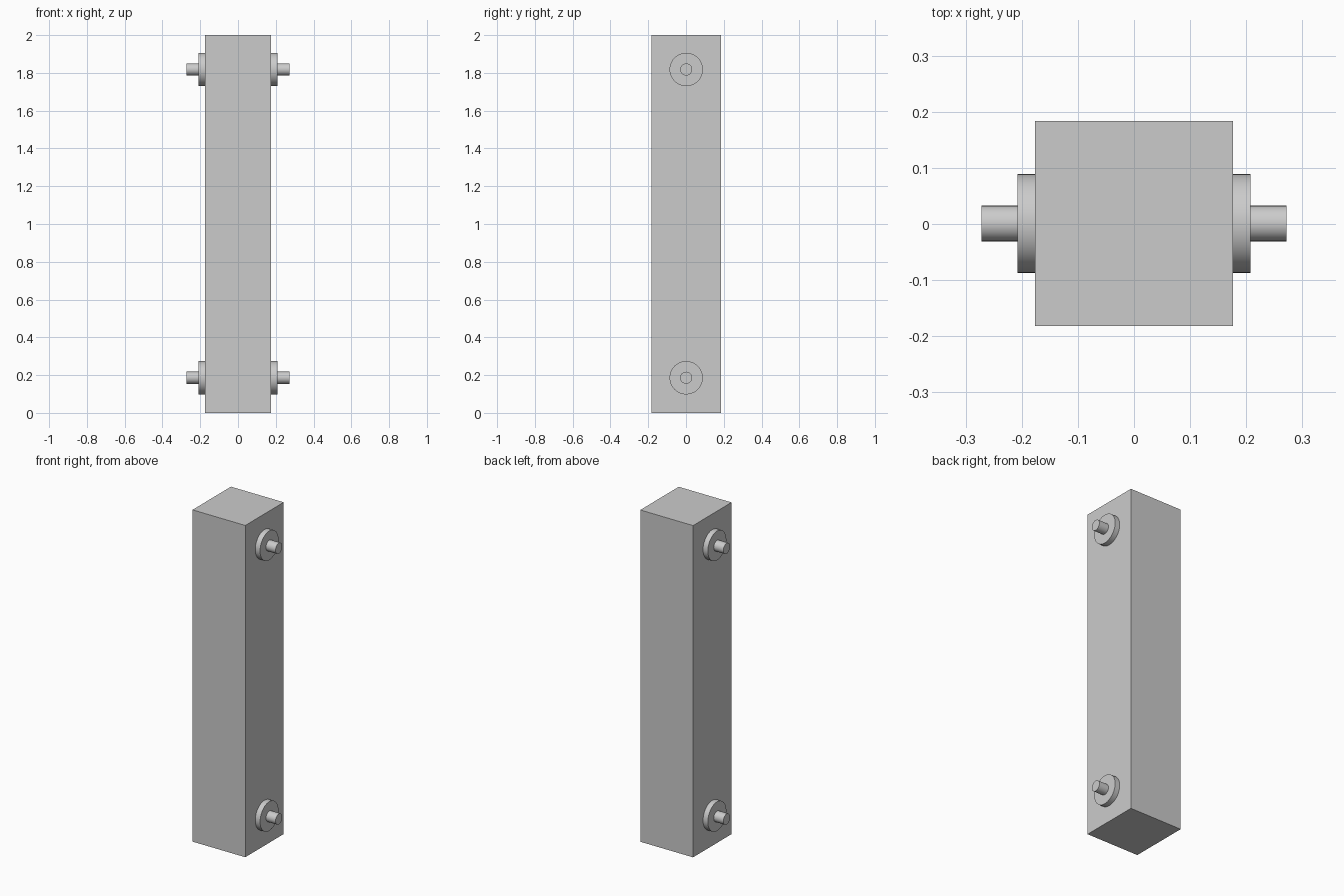
import bpy
import math

cube = bpy.data.objects.get("Cube")
if cube:
    bpy.data.objects.remove(cube, do_unlink=True)

# Single plain grey
GREY = (0.6, 0.6, 0.6, 1)
grey = bpy.data.materials.new("plain grey")
grey.use_nodes = True
grey.diffuse_color = GREY
grey.node_tree.nodes["Principled BSDF"].inputs["Base Color"].default_value = GREY


def side_cylinder(name, side, x_in, x_out, z, radius, sides):
    """Cylinder lying along x, from x_in to x_out on one side."""
    bpy.ops.mesh.primitive_cylinder_add(
        vertices=sides, radius=radius, depth=x_out - x_in,
        location=(side * (x_in + x_out) / 2, 0.001, z),
        rotation=(0, math.pi / 2, 0))
    ob = bpy.context.object
    ob.name = name
    ob.data.materials.append(grey)
    bpy.ops.object.shade_smooth_by_angle(angle=math.radians(35))


# Tall rectangular post
bpy.ops.mesh.primitive_cube_add(size=1, location=(0, 0.001, 1))
post = bpy.context.object
post.name = "post"
post.scale = (0.352, 0.366, 2)
post.data.materials.append(grey)

# Round flanges with stub pins, upper and lower on both sides
for level, z in (("upper", 1.818), ("lower", 0.186)):
    for side_name, side in (("left", 1), ("right", -1)):
        label = f"{level}_{side_name}"
        side_cylinder(label + "_flange", side, 0.17, 0.208, z, 0.088, 48)
        side_cylinder(label + "_pin", side, 0.2, 0.272, z, 0.032, 24)
